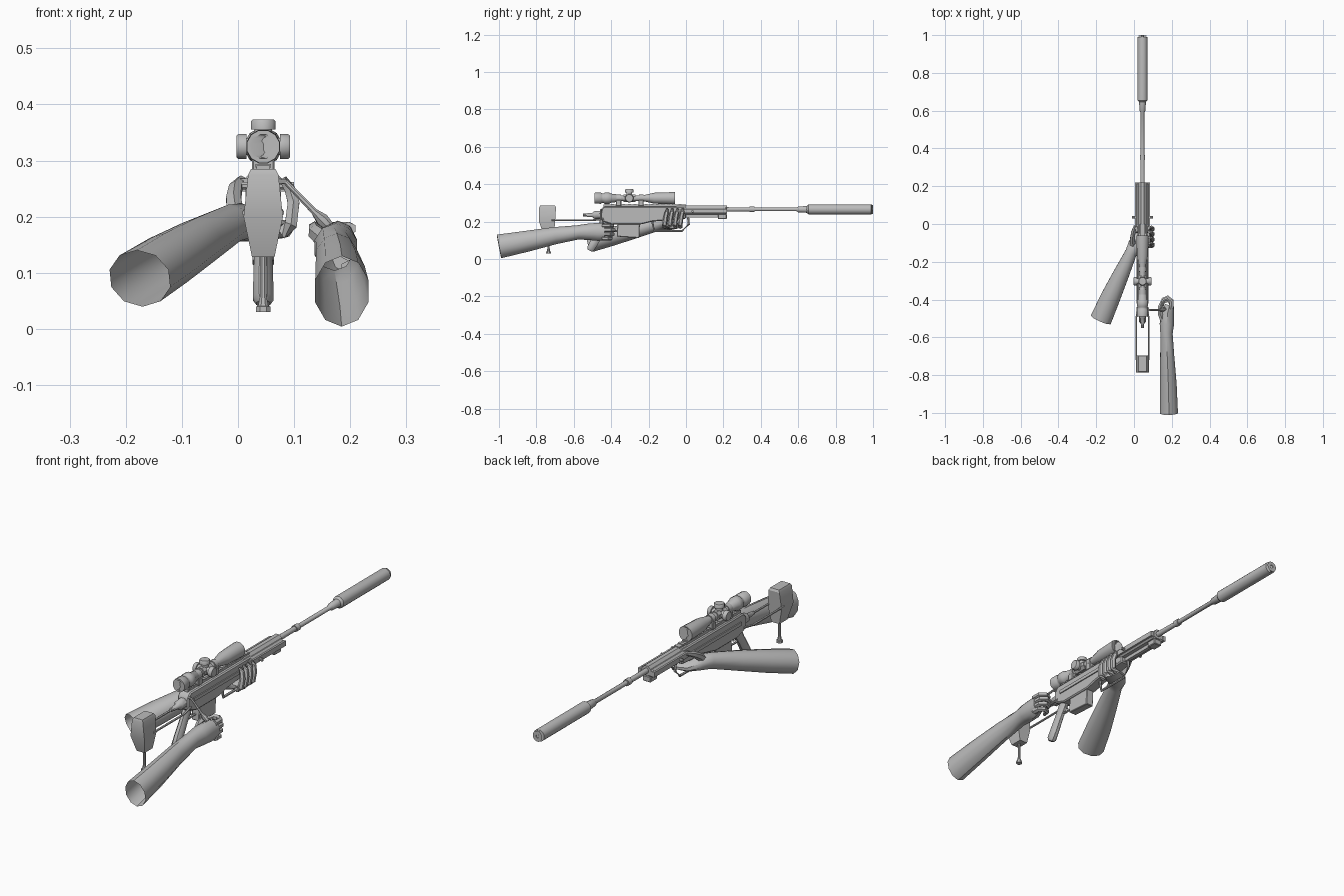
import bpy, bmesh, math
from mathutils import Vector

CX = 0.045          # rifle centre line
SCOPE_Z = 0.325
BORE_Z = 0.265

grey = bpy.data.materials.new("plain_grey")
grey.diffuse_color = (0.5, 0.5, 0.5, 1)


def finish(name, bm, angle=30):
    bmesh.ops.recalc_face_normals(bm, faces=bm.faces)
    me = bpy.data.meshes.new(name)
    bm.to_mesh(me)
    bm.free()
    me.materials.append(grey)
    ob = bpy.data.objects.new(name, me)
    bpy.context.collection.objects.link(ob)
    bpy.ops.object.select_all(action='DESELECT')
    ob.select_set(True)
    bpy.context.view_layer.objects.active = ob
    bpy.ops.object.shade_smooth_by_angle(angle=math.radians(angle))
    return ob


def loft(name, stations, n=8, caps=(True, True), angle=40):
    """Tube through stations (x, y, z, side radius, up radius)."""
    bm = bmesh.new()
    pts = [Vector(s[:3]) for s in stations]
    rings = []
    for i, s in enumerate(stations):
        # skip zero length steps so stepped profiles keep their direction
        a = next((p for p in reversed(pts[:i]) if (p - pts[i]).length > 1e-5), pts[i])
        b = next((p for p in pts[i + 1:] if (p - pts[i]).length > 1e-5), pts[i])
        t = (b - a).normalized()
        up = Vector((0, 0, 1)) if abs(t.z) < 0.9 else Vector((0, 1, 0))
        side = t.cross(up).normalized()
        up = side.cross(t)
        rings.append([bm.verts.new(pts[i] + side * s[3] * math.cos(q) + up * s[4] * math.sin(q))
                      for q in [2 * math.pi * (k + 0.5) / n for k in range(n)]])
    for r, q in zip(rings, rings[1:]):
        for k in range(n):
            bm.faces.new((r[k], r[(k + 1) % n], q[(k + 1) % n], q[k]))
    if caps[0]:
        bm.faces.new(rings[0])
    if caps[1]:
        bm.faces.new(rings[-1])
    return finish(name, bm, angle)


def lathe(name, profile, start=(CX, 0, BORE_Z), axis='y', n=12, caps=(True, True)):
    """Turned part: profile is (position along axis, radius)."""
    i = 'xyz'.index(axis)
    st = []
    for d, r in profile:
        p = list(start)
        p[i] += d
        st.append((*p, r, r))
    return loft(name, st, n, caps)


def rod(name, pts, r, n=6):
    return loft(name, [(*p, r, r) for p in pts], n)


def prism(name, outline, x0, x1, bevel=0.0):
    """Side outline of (y, z) points extruded from x0 to x1."""
    bm = bmesh.new()
    f = bm.faces.new([bm.verts.new((x0, y, z)) for y, z in outline])
    ext = bmesh.ops.extrude_face_region(bm, geom=[f])
    bmesh.ops.translate(bm, vec=(x1 - x0, 0, 0),
                        verts=[v for v in ext['geom'] if isinstance(v, bmesh.types.BMVert)])
    if bevel:
        bmesh.ops.bevel(bm, geom=bm.edges[:], offset=bevel, segments=1, affect='EDGES')
    return finish(name, bm)


def box(name, x0, x1, y0, y1, z0, z1, bevel=0.0):
    return prism(name, [(y0, z0), (y1, z0), (y1, z1), (y0, z1)], x0, x1, bevel)


# barrel, collar and suppressor with a bored muzzle
lathe("barrel", [(0.0, 0.014), (0.34, 0.011), (0.34, 0.015), (0.365, 0.015),
                 (0.365, 0.010), (0.59, 0.010), (0.60, 0.016), (0.65, 0.019)])
lathe("suppressor", [(0.645, 0.018), (0.655, 0.027), (0.99, 0.027), (1.0, 0.024),
                     (1.0, 0.008), (0.96, 0.008)], n=16)

# receiver, handguard and rails
prism("receiver", [(-0.46, 0.205), (-0.40, 0.185), (-0.24, 0.185), (-0.18, 0.20), (0.0, 0.215),
                   (0.0, 0.28), (-0.44, 0.28), (-0.46, 0.26)], 0.018, 0.072, 0.005)
box("top_rail", 0.033, 0.057, -0.44, 0.0, 0.278, 0.291)
for i in range(14):
    box("rail_tooth", 0.031, 0.059, -0.43 + i * 0.03, -0.415 + i * 0.03, 0.288, 0.294)
box("handguard", 0.012, 0.078, -0.02, 0.22, 0.238, 0.276, 0.008)
lathe("handguard_spine", [(-0.05, 0.024), (0.22, 0.024)], n=8)
for s in (-1, 1):
    x = CX + s * 0.034
    box("side_rail", x - 0.007, x + 0.007, -0.03, 0.22, 0.245, 0.268)
    box("receiver_ridge", CX + s * 0.028 - 0.004, CX + s * 0.028 + 0.004, -0.42, -0.06, 0.235, 0.250)
    for y in (-0.04, 0.035):
        lathe("side_peg", [(0, 0.007), (s * 0.055, 0.007)], (CX, y, 0.255), 'x', 8)
    # stock struts
    rod("stock_strut", [(CX + s * 0.026, -0.44, 0.215), (CX + s * 0.033, -0.50, 0.207),
                        (CX + s * 0.033, -0.72, 0.207)], 0.005)
box("front_mount", 0.025, 0.065, 0.17, 0.218, 0.214, 0.240, 0.003)
rod("front_loop", [(CX, 0.01, 0.235), (CX, 0.015, 0.185), (CX, -0.02, 0.15),
                   (CX, -0.17, 0.15), (CX, -0.18, 0.20)], 0.006)
box("under_rail", 0.037, 0.053, 0.0, 0.18, 0.222, 0.240)

# rear bolt and bolt handle
lathe("bolt_tail", [(-0.45, 0.024), (-0.49, 0.022), (-0.50, 0.013), (-0.55, 0.008)],
      (CX, 0, 0.235), n=8)
loft("bolt_handle", [(0.065, -0.45, 0.262, 0.006, 0.006), (0.085, -0.455, 0.262, 0.005, 0.005),
                     (0.135, -0.455, 0.21, 0.006, 0.006), (0.15, -0.453, 0.195, 0.012, 0.012),
                     (0.165, -0.45, 0.18, 0.009, 0.009)], 8)

# magazine, trigger and grip
prism("magazine", [(-0.37, 0.12), (-0.25, 0.112), (-0.245, 0.22), (-0.365, 0.22)], 0.026, 0.064, 0.003)
rod("trigger_guard", [(CX, -0.37, 0.15), (CX, -0.42, 0.148), (CX, -0.455, 0.17)], 0.005)
rod("trigger", [(CX, -0.405, 0.19), (CX, -0.41, 0.175), (CX, -0.402, 0.16)], 0.004)
loft("pistol_grip", [(CX, -0.425, 0.20, 0.018, 0.026), (CX, -0.455, 0.15, 0.017, 0.022),
                     (CX, -0.49, 0.09, 0.019, 0.024), (CX, -0.51, 0.055, 0.020, 0.022),
                     (CX, -0.515, 0.045, 0.013, 0.015)], 8)

# butt: six-sided rear outline, narrowing to the foot
bm = bmesh.new()
levels = [(0.128, 0.020, -0.762, -0.705), (0.20, 0.035, -0.785, -0.70),
          (0.275, 0.027, -0.785, -0.695), (0.285, 0.022, -0.78, -0.70)]
rings = [[bm.verts.new((CX + sx * w, y, z)) for sx, y in ((-1, a), (1, a), (1, b), (-1, b))]
         for z, w, a, b in levels]
for r, q in zip(rings, rings[1:]):
    for k in range(4):
        bm.faces.new((r[k], r[(k + 1) % 4], q[(k + 1) % 4], q[k]))
bm.faces.new(rings[0])
bm.faces.new(rings[-1])
finish("butt", bm)

# monopod
lathe("monopod", [(0.03, 0.014), (0.04, 0.014), (0.041, 0.010), (0.06, 0.006), (0.14, 0.006)],
      (CX, -0.735, 0), 'z', 8)

# scope body with recessed lenses, turrets and mounts
lathe("scope", [(-0.47, 0.020), (-0.49, 0.022), (-0.49, 0.030), (-0.455, 0.031), (-0.45, 0.027),
                (-0.44, 0.027), (-0.435, 0.031), (-0.41, 0.031), (-0.40, 0.025), (-0.375, 0.022),
                (-0.365, 0.016), (-0.23, 0.016), (-0.17, 0.030), (-0.06, 0.034),
                (-0.06, 0.029), (-0.09, 0.027)], (CX, 0, SCOPE_Z), n=12)
lathe("turret_hub", [(-0.335, 0.022), (-0.27, 0.022)], (CX, 0, SCOPE_Z), n=8)
knob = [(0.01, 0.016), (0.03, 0.016), (0.03, 0.023), (0.044, 0.023), (0.048, 0.020)]
lathe("top_turret", knob, (CX, -0.303, SCOPE_Z), 'z', 12)
lathe("right_turret", knob, (CX, -0.303, SCOPE_Z), 'x', 12)
lathe("left_turret", [(-d, r) for d, r in knob], (CX, -0.303, SCOPE_Z), 'x', 12)
for y in (-0.36, -0.24):
    lathe("scope_ring", [(y - 0.012, 0.021), (y + 0.012, 0.021)], (CX, 0, SCOPE_Z), n=10)
    box("scope_mount", 0.025, 0.065, y - 0.014, y + 0.014, 0.282, 0.315, 0.003)

# right arm, open at the sleeve, with curled hand
loft("right_arm", [(0.185, -1.0, 0.067, 0.050, 0.064), (0.182, -0.85, 0.095, 0.046, 0.056),
                   (0.176, -0.70, 0.125, 0.039, 0.046), (0.172, -0.58, 0.142, 0.034, 0.038),
                   (0.174, -0.53, 0.145, 0.040, 0.043), (0.178, -0.47, 0.145, 0.036, 0.048),
                   (0.188, -0.43, 0.145, 0.025, 0.043)], 10, (False, True))
for i in range(4):
    z = 0.110 + i * 0.023
    d = (0.015, 0.004, 0, 0.006)[i]
    loft("right_finger", [(0.197, -0.45, z, 0.014, 0.012), (0.198, -0.405 - d, z, 0.013, 0.012),
                          (0.178, -0.388 - d, z, 0.012, 0.012), (0.155, -0.398 - d, z, 0.011, 0.011),
                          (0.148, -0.425 - d, z, 0.008, 0.008)], 6)
loft("right_thumb", [(0.157, -0.52, 0.155, 0.016, 0.018), (0.138, -0.475, 0.172, 0.014, 0.014),
                     (0.137, -0.44, 0.180, 0.012, 0.012), (0.147, -0.41, 0.178, 0.007, 0.007)], 6)

# left arm reaching under the handguard
loft("left_arm", [(-0.175, -0.505, 0.090, 0.060, 0.052), (-0.125, -0.39, 0.122, 0.055, 0.050),
                  (-0.07, -0.27, 0.155, 0.045, 0.044), (-0.015, -0.15, 0.186, 0.033, 0.036),
                  (0.005, -0.11, 0.190, 0.040, 0.034), (0.045, -0.075, 0.178, 0.046, 0.022),
                  (0.082, -0.06, 0.178, 0.042, 0.016)], 10, (False, True))
for i in range(4):
    y = -0.115 + i * 0.028
    loft("left_finger", [(0.075, y, 0.172, 0.013, 0.013), (0.094, y, 0.185, 0.013, 0.013),
                         (0.099, y + 0.006, 0.225, 0.012, 0.012),
                         (0.092, y + 0.012, 0.25, 0.011, 0.011),
                         (0.080, y + 0.014, 0.268, 0.007, 0.007)], 6)
loft("left_thumb", [(-0.005, -0.12, 0.20, 0.018, 0.018), (-0.008, -0.08, 0.23, 0.015, 0.016),
                    (-0.004, -0.045, 0.252, 0.013, 0.013), (0.006, -0.01, 0.266, 0.008, 0.008)], 6)
